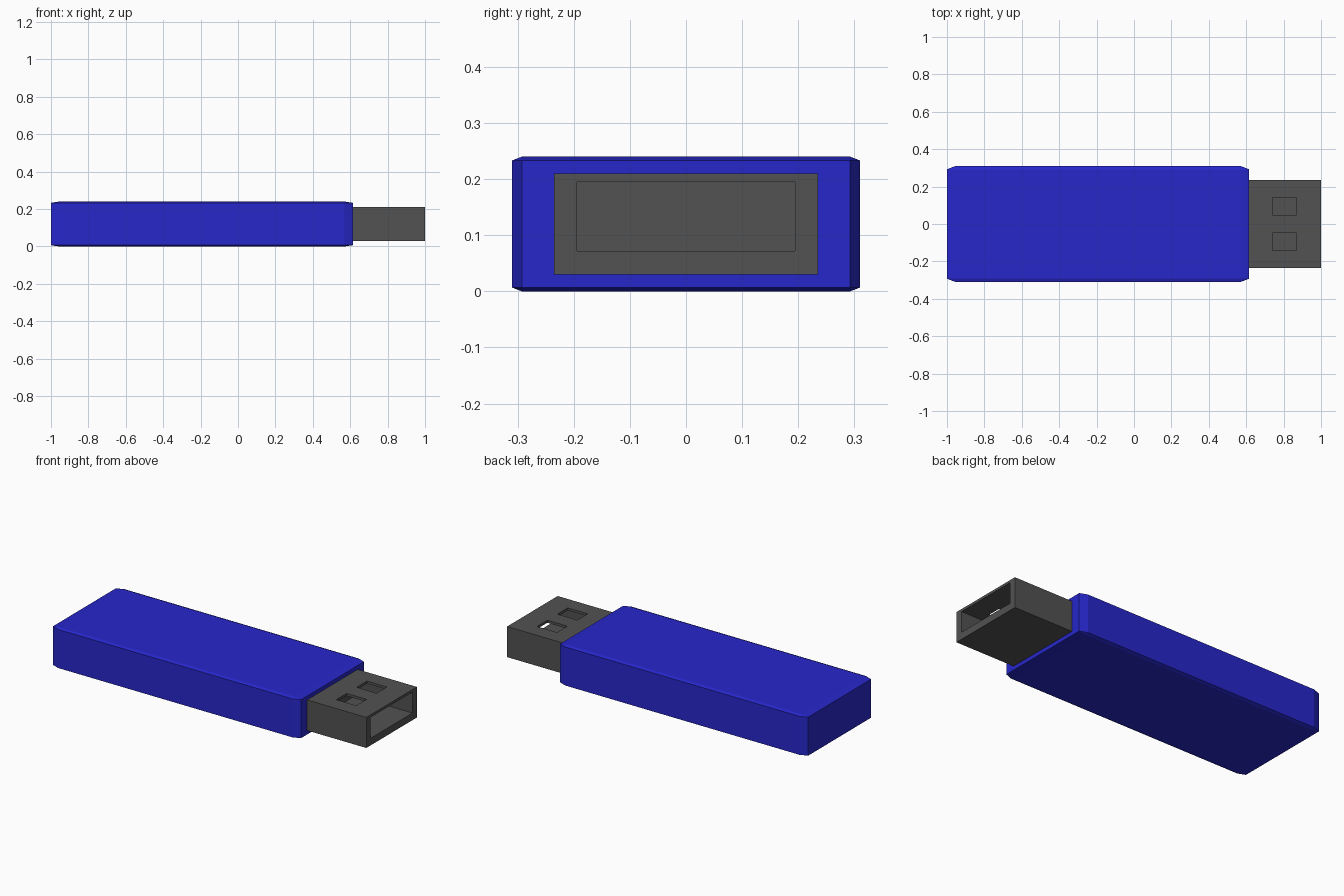
import bpy, bmesh
from mathutils import Vector

if "Cube" in bpy.data.objects:
    bpy.data.objects.remove(bpy.data.objects["Cube"])


def material(name, rgb):
    m = bpy.data.materials.new(name)
    m.diffuse_color = (*rgb, 1)
    m.use_nodes = True
    m.node_tree.nodes["Principled BSDF"].inputs["Base Color"].default_value = m.diffuse_color
    return m


def box(name, lo, hi, mat=None, bevel=0):
    """Box between two corners; bevel is done before scaling, so it stretches with the box."""
    lo, hi = Vector(lo), Vector(hi)
    bm = bmesh.new()
    bmesh.ops.create_cube(bm, size=2)
    if bevel:
        bmesh.ops.bevel(bm, geom=bm.edges[:], offset=bevel, segments=1,
                        profile=0.5, affect='EDGES')
    bmesh.ops.scale(bm, vec=(hi - lo) / 2, verts=bm.verts)
    bmesh.ops.translate(bm, vec=(hi + lo) / 2, verts=bm.verts)
    me = bpy.data.meshes.new(name)
    bm.to_mesh(me)
    bm.free()
    ob = bpy.data.objects.new(name, me)
    bpy.context.collection.objects.link(ob)
    if mat:
        me.materials.append(mat)
    return ob


def cut(target, lo, hi):
    """Subtract a box from the target."""
    cutter = box("cutter", lo, hi)
    cutter.hide_render = True
    mod = target.modifiers.new("cut", 'BOOLEAN')
    mod.operation = 'DIFFERENCE'
    mod.solver = 'EXACT'
    mod.object = cutter
    bpy.context.view_layer.objects.active = target
    bpy.ops.object.modifier_apply(modifier=mod.name)
    bpy.data.objects.remove(cutter)


blue = material("blue_plastic", (0.02, 0.02, 0.6))
grey = material("dark_metal", (0.085, 0.085, 0.085))

# Plastic body with chamfered edges
box("body", (-1, -0.31, 0), (0.615, 0.31, 0.24), blue, bevel=0.056)

# Plug shell, hollowed from the open end
plug = box("plug", (0.6, -0.235, 0.03), (1, 0.235, 0.21), grey)
cut(plug, (0.625, -0.194, 0.072), (1.1, 0.194, 0.195))

# Two latch windows through the top of the plug
for y in (-0.095, 0.095):
    cut(plug, (0.74, y - 0.048, 0.15), (0.87, y + 0.048, 0.3))
